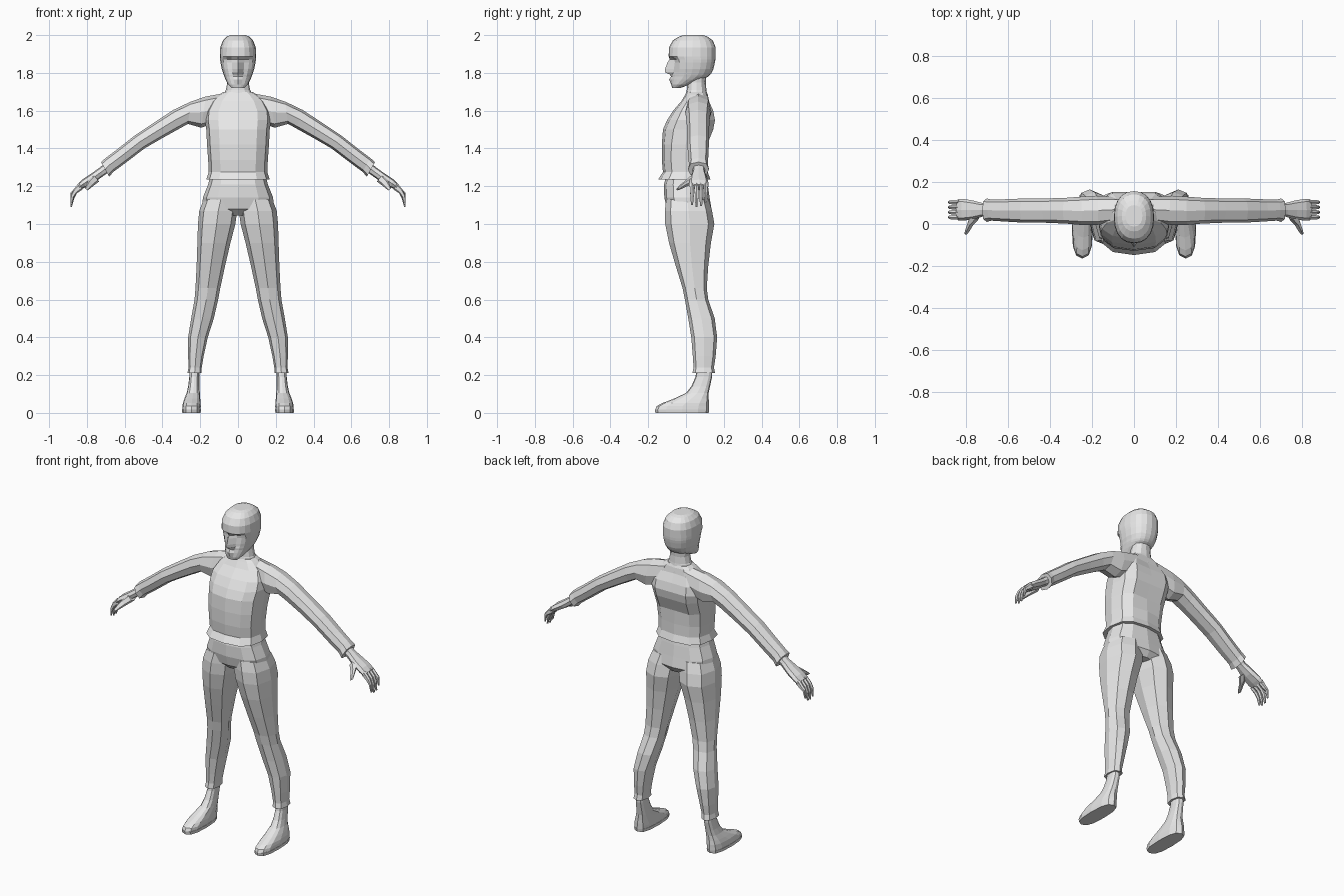
import bpy, bmesh, math

grey = bpy.data.materials.new("plain_grey")
grey.diffuse_color = (0.8, 0.8, 0.8, 1)


def power(v, e):
    return math.copysign(abs(v) ** e, v)


def loft(name, rings, n=8, e=0.8, mirror=False, shape=None):
    """Skin rings (xa, za, xb, zb, y_front, y_back) spanning two points in xz and a y range."""
    bm = bmesh.new()
    loops = []
    for r, (xa, za, xb, zb, y0, y1) in enumerate(rings):
        loop = []
        for i in range(n):
            a = 2 * math.pi * i / n
            c, s = power(math.cos(a), e), power(math.sin(a), e)
            y = (y0 + y1) / 2 + s * (y1 - y0) / 2
            if shape:
                y += shape(r, i)
            loop.append(bm.verts.new(((xa + xb) / 2 + c * (xb - xa) / 2, y,
                                      (za + zb) / 2 + c * (zb - za) / 2)))
        loops.append(loop)
    for a, b in zip(loops, loops[1:]):
        for i in range(n):
            j = (i + 1) % n
            bm.faces.new((a[i], a[j], b[j], b[i]))
    bm.faces.new(loops[0])
    bm.faces.new(loops[-1])
    bmesh.ops.recalc_face_normals(bm, faces=bm.faces[:])
    me = bpy.data.meshes.new(name)
    bm.to_mesh(me)
    bm.free()
    me.materials.append(grey)
    ob = bpy.data.objects.new(name, me)
    bpy.context.collection.objects.link(ob)
    if mirror:
        ob.modifiers.new("mirror", "MIRROR")
    return ob


def level(rows):
    """Centred horizontal rings from (z, half_width, y_front, y_back)."""
    return [(-w, z, w, z, y0, y1) for z, w, y0, y1 in rows]


def side(rows):
    """Off-centre horizontal rings from (z, x_inner, x_outer, y_front, y_back)."""
    return [(xi, z, xo, z, y0, y1) for z, xi, xo, y0, y1 in rows]


# Head: ridge of the nose, lips and chin on the front line, sockets beside it
nose = {2: -.012, 3: -.004, 4: -.012, 5: -.035, 6: -.036, 7: -.02, 8: -.004}
socket = {5: .004, 6: .006, 7: .014, 8: .016}


def face(r, i):
    if i == 15:
        return nose.get(r, 0)
    if i in (14, 16):
        return socket.get(r, 0)
    if i in (13, 17):
        return socket.get(r, 0) * 0.8
    return 0


loft("head", level([
    (1.72, .034, -.073, -.03), (1.738, .052, -.078, .02), (1.765, .066, -.078, .09),
    (1.782, .073, -.075, .12), (1.792, .077, -.075, .13), (1.803, .08, -.075, .137),
    (1.82, .086, -.075, .145), (1.855, .093, -.078, .153), (1.872, .095, -.082, .156),
    (1.888, .096, -.092, .157), (1.935, .094, -.09, .157), (1.972, .08, -.07, .142),
    (1.993, .058, -.035, .112), (2.0, .04, -.012, .09)]), n=20, e=.88, shape=face)

loft("neck", level([(1.62, .12, -.02, .12), (1.67, .088, -.005, .115), (1.71, .064, .004, .108),
                    (1.75, .056, .008, .105), (1.81, .058, 0, .11)]), n=12, e=.9)


# Shirt body with a shallow spine groove and a flared hem band
def spine(r, i):
    return -.014 if i == 9 - 6 and 3 <= r <= 7 else 0


loft("shirt", level([
    (1.235, .168, -.148, .13), (1.275, .155, -.122, .115), (1.34, .158, -.128, .115),
    (1.42, .164, -.128, .125), (1.5, .168, -.122, .158), (1.55, .175, -.1, .167),
    (1.60, .17, -.068, .155), (1.65, .142, -.025, .13), (1.685, .1, -.004, .115),
    (1.70, .075, .004, .108)]), n=12, e=.74, shape=spine)

# Sleeves, drooping outwards, with a cuff at the wrist
loft("sleeve", [
    (.06, 1.695, .1, 1.54, .01, .13), (.17, 1.675, .195, 1.51, -.005, .135),
    (.25, 1.648, .265, 1.53, -.004, .13), (.34, 1.605, .31, 1.505, .002, .125),
    (.44, 1.54, .40, 1.455, .006, .122), (.545, 1.47, .495, 1.40, .006, .122),
    (.64, 1.395, .60, 1.32, .012, .118), (.70, 1.35, .66, 1.276, .016, .116),
    (.725, 1.328, .682, 1.25, .01, .122)], mirror=True)

# Hands: palm, four fingers and a thumb
loft("palm", [
    (.70, 1.325, .675, 1.28, .035, .1), (.735, 1.297, .712, 1.255, .035, .1),
    (.78, 1.265, .757, 1.222, .022, .112), (.825, 1.235, .805, 1.195, .016, .12),
    (.85, 1.21, .832, 1.183, .018, .118)], mirror=True)
for k, (name, drop) in enumerate((("index", .01), ("middle", 0), ("ring", .004), ("little", .025))):
    y = .032 + k * .024
    loft(name + "_finger", [
        (.843, 1.218, .822, 1.183, y - .011, y + .011),
        (.873, 1.18, .853, 1.163, y - .011, y + .011),
        (.886, 1.14 + drop, .868, 1.132 + drop, y - .01, y + .01),
        (.888, 1.09 + drop, .88, 1.09 + drop, y - .006, y + .006)], n=6, mirror=True)
loft("thumb", [
    (.765, 1.262, .735, 1.225, .02, .07), (.79, 1.235, .762, 1.205, -.008, .04),
    (.803, 1.21, .78, 1.19, -.035, -.005), (.81, 1.188, .795, 1.178, -.052, -.035)],
    n=6, mirror=True)

# Trousers: hips, then one leg mirrored
loft("hips", level([
    (1.26, .145, -.105, .105), (1.21, .158, -.116, .115), (1.14, .186, -.115, .125),
    (1.08, .19, -.1, .135), (1.045, .13, -.06, .11)]), n=12, e=.78)
loft("trouser_leg", side([
    (1.13, .0, .182, -.105, .12), (1.07, .004, .205, -.112, .138), (1.0, .014, .212, -.11, .15),
    (.9, .04, .215, -.09, .132), (.78, .068, .219, -.055, .118), (.66, .094, .225, -.018, .11),
    (.6, .105, .23, -.006, .118), (.5, .128, .248, .012, .152), (.4, .16, .264, .028, .165),
    (.3, .182, .264, .036, .157), (.24, .192, .262, .04, .148), (.21, .192, .268, .034, .154)]),
    mirror=True)

# Ankle and foot, then a flat sole
loft("foot", side([
    (.24, .205, .257, .058, .14), (.19, .205, .258, .05, .138), (.14, .204, .264, .028, .127),
    (.105, .202, .272, .0, .12), (.075, .2, .284, -.065, .12), (.052, .198, .292, -.125, .122),
    (.036, .197, .294, -.155, .122), (.018, .198, .295, -.163, .122)]), n=12, e=.75, mirror=True)
loft("sole", side([(.018, .196, .297, -.165, .123), (0, .198, .295, -.162, .12)]),
     n=12, e=.75, mirror=True)
